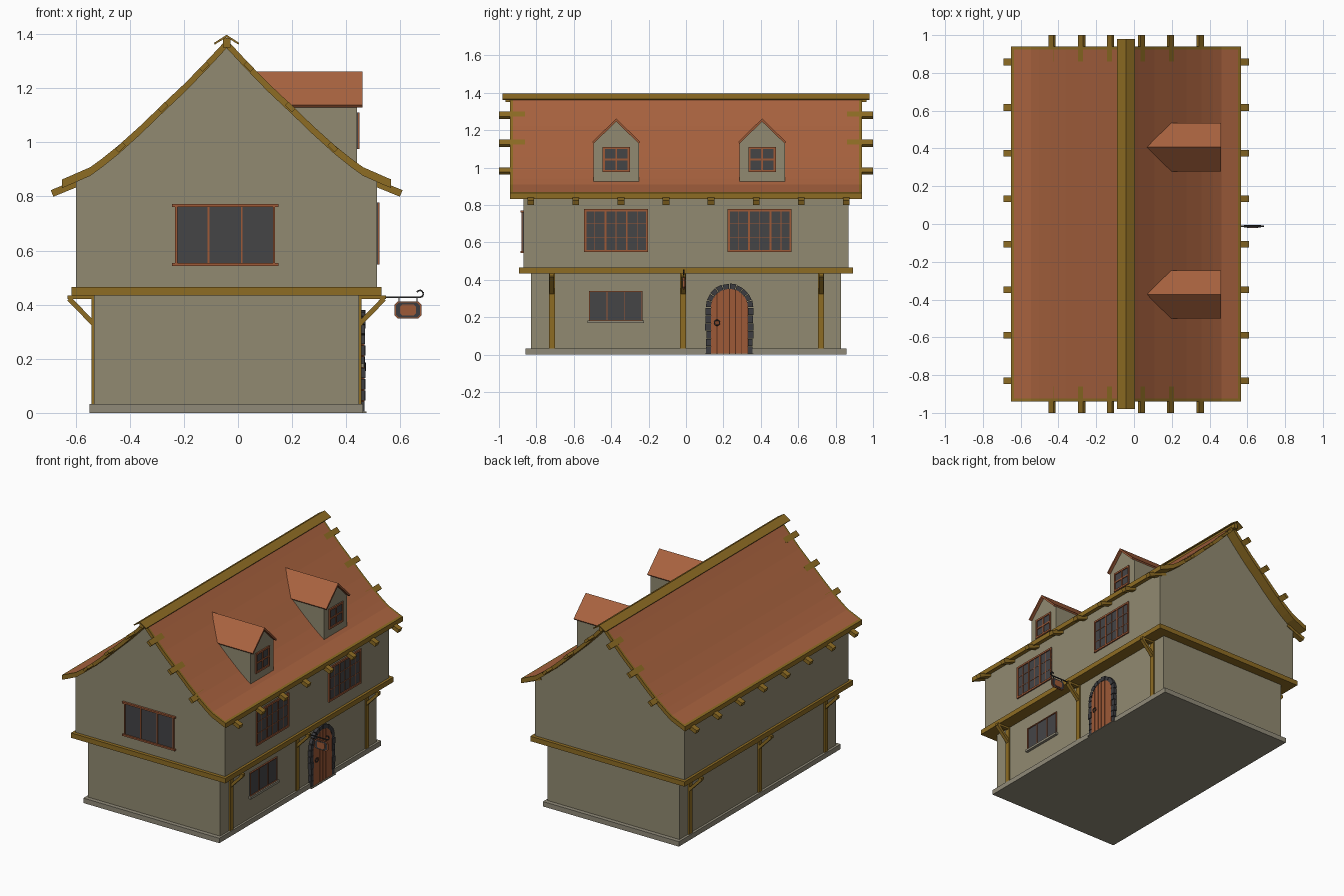
import bpy, bmesh, math, random

if "Cube" in bpy.data.objects:
    bpy.data.objects.remove(bpy.data.objects["Cube"])

random.seed(4)
C = -0.042  # x of the ridge line


def mat(name, r, g, b):
    m = bpy.data.materials.new(name)
    m.diffuse_color = (r, g, b, 1)
    m.use_nodes = True
    m.node_tree.nodes["Principled BSDF"].inputs["Base Color"].default_value = m.diffuse_color
    return m


WALL = mat("plaster", 0.285, 0.255, 0.165)
PLINTH = mat("plinth_stone", 0.28, 0.255, 0.19)
TILE = mat("roof_tile", 0.40, 0.125, 0.050)
WOOD = mat("timber", 0.27, 0.150, 0.017)
FRAME = mat("window_wood", 0.34, 0.100, 0.038)
GLASS = mat("glass", 0.058, 0.058, 0.062)
STONE = mat("dark_stone", 0.045, 0.045, 0.05)
IRON = mat("iron", 0.03, 0.03, 0.03)
GROOVE = mat("door_groove", 0.10, 0.03, 0.012)


def finish(name, bm, *mats):
    bmesh.ops.recalc_face_normals(bm, faces=bm.faces)
    me = bpy.data.meshes.new(name)
    bm.to_mesh(me)
    bm.free()
    for m in mats:
        me.materials.append(m)
    ob = bpy.data.objects.new(name, me)
    bpy.context.collection.objects.link(ob)
    return ob


def build(name, material, shapes):
    """Each shape is (2D outline, axis, start, end): an outline extruded along an axis."""
    bm = bmesh.new()
    for pts, axis, a, b in shapes:
        put = {"x": lambda u, v, t: (t, u, v), "y": lambda u, v, t: (u, t, v),
               "z": lambda u, v, t: (u, v, t)}[axis]
        lo = [bm.verts.new(put(u, v, a)) for u, v in pts]
        hi = [bm.verts.new(put(u, v, b)) for u, v in pts]
        bm.faces.new(lo)
        bm.faces.new(hi[::-1])
        n = len(pts)
        for i in range(n):
            bm.faces.new((lo[i], hi[i], hi[(i + 1) % n], lo[(i + 1) % n]))
    return finish(name, bm, material)


def rect(u0, u1, v0, v1):
    return [(u0, v0), (u1, v0), (u1, v1), (u0, v1)]


def bar(p, q, t):
    """Outline of a sloped bar from p to q with thickness t."""
    dx, dz = q[0] - p[0], q[1] - p[1]
    k = t / 2 / math.hypot(dx, dz)
    nx, nz = -dz * k, dx * k
    return [(p[0] + nx, p[1] + nz), (q[0] + nx, q[1] + nz),
            (q[0] - nx, q[1] - nz), (p[0] - nx, p[1] - nz)]


def mirror(pts):
    return [(2 * C - u, v) for u, v in pts]


# Walls
half = [(0, 1.38), (.067, 1.308), (.15, 1.222), (.235, 1.142), (.32, 1.06), (.40, .988),
        (.46, .94), (.504, .908), (.593, .869), (.608, .863)]
build("plinth", PLINTH, [(rect(C - .506, C + .504, -.858, .858), "z", 0, .033)])
build("ground_floor", WALL, [(rect(C - .49, C + .49, -.83, .83), "z", .03, .44)])
side = [(C + .556, .45), (C + .556, .865)] + [(C + d, z - .02) for d, z in half[7::-1]]
build("upper_floor", WALL, [(side + mirror(side[:-1])[::-1], "y", -.87, .87)])
build("floor_beams", WOOD, [(rect(C - .573, C + .573, -.893, .893), "z", .433, .466)])

# Roof: tiled slab with timber edges
bm = bmesh.new()
top = [(C - d, z) for d, z in half[::-1]] + [(C + d, z) for d, z in half[1:]]
ys = [-.94, -.925, .925, .94]
T = [[bm.verts.new((x, y, z)) for x, z in top] for y in ys]
B = [[bm.verts.new((x, y, z - .032)) for x, z in top] for y in ys]
n = len(top)
for j in range(3):
    for i in range(n - 1):
        f = bm.faces.new((T[j][i], T[j][i + 1], T[j + 1][i + 1], T[j + 1][i]))
        f.material_index = 0 if j == 1 and 0 < i < n - 2 else 1
        bm.faces.new((B[j][i], B[j][i + 1], B[j + 1][i + 1], B[j + 1][i])).material_index = 1
    for i in (0, n - 1):
        bm.faces.new((T[j][i], T[j + 1][i], B[j + 1][i], B[j][i])).material_index = 1
for j in (0, 3):
    for i in range(n - 1):
        bm.faces.new((T[j][i], T[j][i + 1], B[j][i + 1], B[j][i])).material_index = 1
finish("main_roof", bm, TILE, WOOD)

# Ridge cap and ridge beam
cap = [(C, 1.397), (C + .047, 1.367), (C + .044, 1.361), (C, 1.388)]
build("ridge_cap", WOOD, [(cap, "y", -.98, .98), (mirror(cap), "y", -.98, .98)])
build("ridge_beam", WOOD, [(rect(C - .014, C + .014, 1.35, 1.386), "y", -.965, .965)])

# Rafter tails under the eaves, purlin ends at the gables
tails, purlins = [], []
for k in range(8):
    y = -.83 + k * .241
    b = bar((C + .51, .866), (C + .645, .811), .026)
    tails += [(p, "y", y - .018, y + .018) for p in (b, mirror(b))]
for d, z in ((.082, 1.28), (.235, 1.13), (.392, .982)):
    b = bar((C + d - .013, z + .013), (C + d + .013, z - .013), .018)
    for p in (b, mirror(b)):
        purlins += [(p, "y", s * .86, s * 1.0) for s in (-1, 1)]
build("rafter_tails", WOOD, tails)
build("purlin_ends", WOOD, purlins)

# Posts with braces on both long sides
posts, braces = [], []
for y in (-.717, -.016, .722):
    post = rect(C + .47, C + .499, .033, .435)
    brace = bar((C + .488, .325), (C + .582, .422), .018)
    arm = rect(C + .48, C + .588, .42, .434)
    for p in (post, mirror(post)):
        posts.append((p, "y", y - .016, y + .016))
    for p in (brace, mirror(brace), arm, mirror(arm)):
        braces.append((p, "y", y - .012, y + .012))
build("posts", WOOD, posts)
build("post_braces", WOOD, braces)


# Windows: glass plate, frame, main bars, thin lattice
def window(name, axis, at, s, u0, u1, z0, z1, cols, rows, t=.012, lattice=None):
    def plate(r, d):
        return (r, axis, at - s * .01, at + s * d)
    build(name + "_glass", GLASS, [plate(rect(u0, u1, z0, z1), .003)])
    fr = [plate(rect(u0, u0 + t, z0, z1), .009), plate(rect(u1 - t, u1, z0, z1), .009),
          plate(rect(u0, u1, z0, z0 + t), .009), plate(rect(u0, u1, z1 - t, z1), .009)]
    for k in range(1, cols):
        u = u0 + (u1 - u0) * k / cols
        fr.append(plate(rect(u - t * .4, u + t * .4, z0, z1), .008))
    for k in range(1, rows):
        z = z0 + (z1 - z0) * k / rows
        fr.append(plate(rect(u0, u1, z - t * .4, z + t * .4), .008))
    if lattice:
        lc, lr = lattice
        for k in range(1, lc):
            u = u0 + (u1 - u0) * k / lc
            fr.append(plate(rect(u - .0018, u + .0018, z0, z1), .005))
        for k in range(1, lr):
            z = z0 + (z1 - z0) * k / lr
            fr.append(plate(rect(u0, u1, z - .0018, z + .0018), .005))
    build(name + "_frame", FRAME, fr)


for k, y in enumerate((-.374, .394)):
    window("upper_window_%d" % k, "x", C + .556, 1, y - .171, y + .171, .548, .778, 3, 1,
           lattice=(6, 3))
window("gable_window", "y", -.87, -1, -.232, .137, .546, .768, 3, 1, t=.008)
build("gable_window_sills", FRAME, [(rect(-.244, .149, z, z + .011), "y", -.884, -.86)
                                    for z in (.543, .76)])
window("ground_window", "x", C + .49, 1, -.519, -.232, .18, .34, 3, 1, t=.006)
build("ground_window_sill", PLINTH, [(rect(-.526, -.225, .168, .183), "x", .43, .466)])

# Dormers
for k, y in enumerate((-.373, .407)):
    build("dormer_wall_%d" % k, WALL, [([(y - .122, .9), (y + .122, .9), (y + .122, 1.132),
                                         (y, 1.25), (y - .122, 1.132)], "x", .1, .44)])
    chev = [(y - .128, 1.137), (y, 1.262), (y + .128, 1.137), (y + .121, 1.128),
            (y, 1.245), (y - .121, 1.128)]
    ob = build("dormer_roof_%d" % k, TILE, [(chev, "x", .06, .46)])
    ob.data.materials.append(FRAME)
    for p in ob.data.polygons:
        p.material_index = 0 if p.normal.z > .3 else 1
    window("dormer_window_%d" % k, "x", .44, 1, y - .073, y + .073, .975, 1.11, 2, 2)

# Arched door: planks on a dark backing
DY, DZ, R = .232, .252, .099
arc = [(DY + R * math.cos(math.pi * i / 16), DZ + R * math.sin(math.pi * i / 16)) for i in range(17)]
build("door_backing", GROOVE, [([(DY - R, .006), (DY + R, .006)] + arc, "x", .43, .463)])
planks = []
for k in range(6):
    a, b = DY - R + k * R / 3 + .002, DY - R + (k + 1) * R / 3 - .002
    tops = [b + (a - b) * i / 4 for i in range(5)]
    planks.append(([(a, .006), (b, .006)] +
                   [(u, DZ + math.sqrt(max(0, R * R - (u - DY) ** 2))) for u in tops], "x", .44, .467))
build("door_planks", FRAME, planks)
bpy.ops.mesh.primitive_torus_add(location=(.47, .166, .17), rotation=(0, math.pi / 2, 0),
                                 major_radius=.014, minor_radius=.003,
                                 major_segments=16, minor_segments=6)
bpy.context.object.name = "door_ring"
bpy.context.object.data.materials.append(IRON)

# Stone surround
stones = []
for s in (-1, 1):
    for k in range(6):
        w = .028 + random.uniform(-.004, .003)
        u = sorted((DY + s * R, DY + s * (R + w)))
        stones.append((rect(u[0], u[1], .004 + k * .0415, .042 + k * .0415), "x", .43,
                       .468 + random.uniform(-.002, .004)))
for k in range(10):
    a0, a1 = math.pi * (k + .06) / 10, math.pi * (k + .94) / 10
    ro = R + .027 + random.uniform(-.004, .003)
    stones.append(([(DY + r * math.cos(a), DZ + r * math.sin(a))
                    for r, a in ((R, a0), (ro, a0), (ro, a1), (R, a1))], "x", .43,
                   .468 + random.uniform(-.002, .004)))
build("door_surround", STONE, stones)
build("doorstep", PLINTH, [(rect(DY - .13, DY + .13, 0, .006), "x", .44, .475)])


# Hanging sign on an iron hook
def octagon(w, h):
    c = .4 * h
    return [(.628 + u, .38 + v) for u, v in ((-w, -h + c), (-w + c, -h), (w - c, -h), (w, -h + c),
                                             (w, h - c), (w - c, h), (-w + c, h), (-w, h - c))]


build("sign_board", FRAME, [(octagon(.05, .032), "y", -.016, -.008)])
build("sign_border", STONE, [(octagon(.045, .027), "y", -.018, -.006)])
build("sign_centre", FRAME, [(octagon(.029, .021), "y", -.02, -.004)])
hook = [(.45, .427), (.67, .427)] + [(.672 + .013 * math.cos(a), .44 + .013 * math.sin(a))
                                     for a in [math.radians(-60 + 30 * i) for i in range(8)]]
rods = [(bar(p, q, .006), "y", -.015, -.009) for p, q in zip(hook, hook[1:])]
rods += [(rect(x - .002, x + .002, .405, .427), "y", -.014, -.010) for x in (.595, .661)]
build("sign_hook", IRON, rods)
